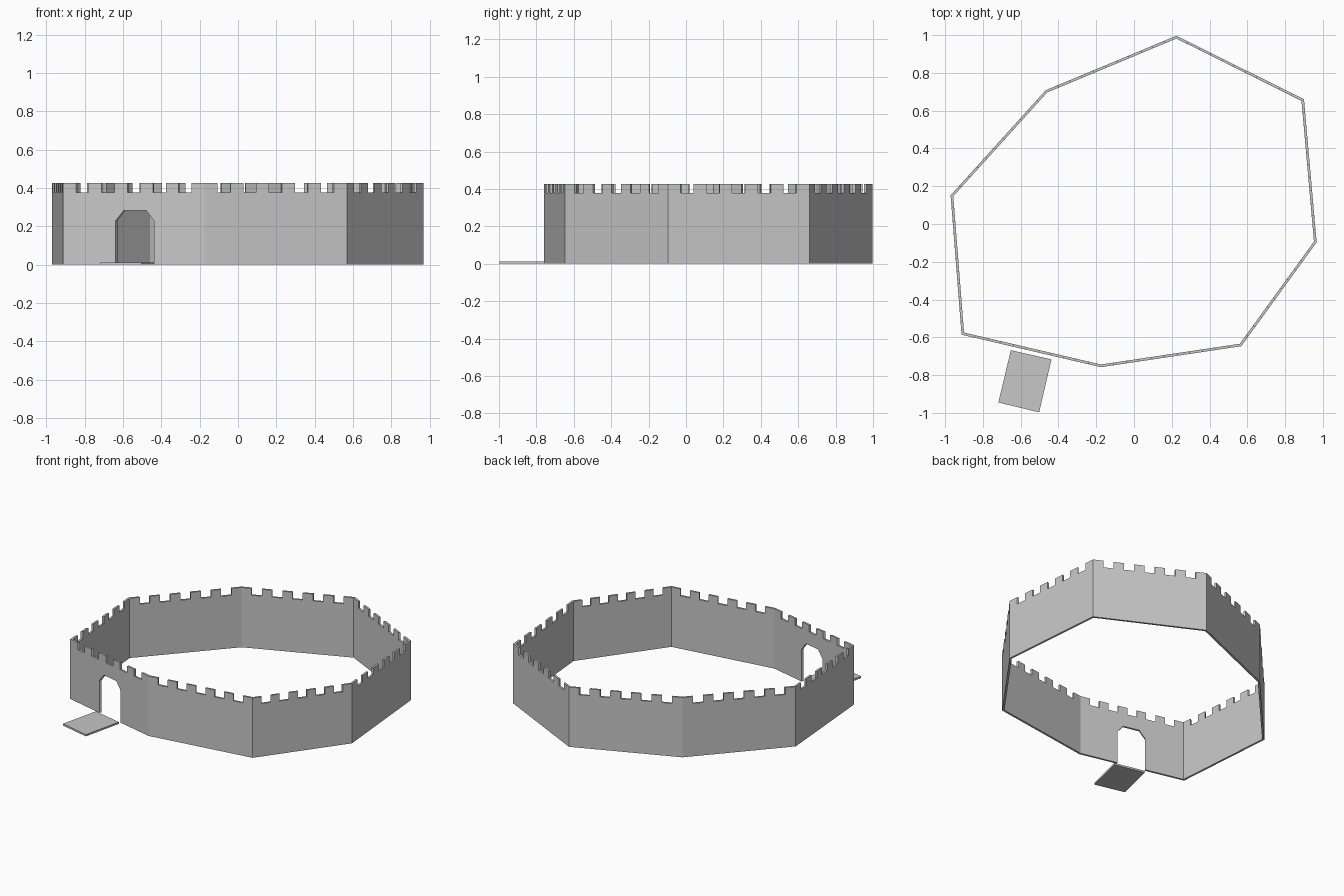
import bpy
import bmesh
from mathutils import Vector

cube = bpy.data.objects.get("Cube")
if cube:
    bpy.data.objects.remove(cube, do_unlink=True)

stone = bpy.data.materials.new("grey_stone")
stone.use_nodes = True
grey = (0.57, 0.57, 0.57, 1)
stone.diffuse_color = grey
stone.node_tree.nodes["Principled BSDF"].inputs["Base Color"].default_value = grey

THICK = 0.014
TOP, NOTCH = 0.426, 0.377
UNITS = 11          # alternating merlons and gaps along each wall
GATE_WALL = 4

# Outer corners of the ring, counter-clockwise from the left wall
corners = [Vector(p) for p in (
    (0.90, 0.66), (0.225, 0.997), (-0.468, 0.708), (-0.971, 0.152),
    (-0.913, -0.586), (-0.175, -0.758), (0.568, -0.647), (0.967, -0.097))]
N = len(corners)


def loft(name, front, back):
    """Closed solid between two matching outlines."""
    bm = bmesh.new()
    a = [bm.verts.new(p) for p in front]
    b = [bm.verts.new(p) for p in back]
    bm.faces.new(a)
    bm.faces.new(b[::-1])
    for i in range(len(a)):
        j = (i + 1) % len(a)
        bm.faces.new((a[j], a[i], b[i], b[j]))
    bmesh.ops.recalc_face_normals(bm, faces=bm.faces)
    mesh = bpy.data.meshes.new(name)
    bm.to_mesh(mesh)
    bm.free()
    mesh.materials.append(stone)
    obj = bpy.data.objects.new(name, mesh)
    bpy.context.collection.objects.link(obj)
    return obj


def inner_corner(i):
    """Mitred corner on the inside of the ring."""
    p = corners[i]
    d0 = (p - corners[i - 1]).normalized()
    d1 = (corners[(i + 1) % N] - p).normalized()
    n0, n1 = Vector((-d0.y, d0.x)), Vector((-d1.y, d1.x))
    return p + (n0 + n1) * THICK / (1 + n0.dot(n1))


def wall_outline(gate):
    """Wall elevation as (fraction along the wall, height)."""
    pts = [(0, 0)]
    if gate:
        pts += [(0.373, 0), (0.373, 0.23), (0.43, 0.283),
                (0.588, 0.283), (0.643, 0.23), (0.643, 0)]
    pts.append((1, 0))
    for k in range(UNITS, 0, -1):
        z = TOP if k % 2 else NOTCH
        pts += [(k / UNITS, z), ((k - 1) / UNITS, z)]
    return pts


# Crenellated walls
for i in range(N):
    j = (i + 1) % N
    outline = wall_outline(i == GATE_WALL)

    def place(a, b):
        return [(*a.lerp(b, u), z) for u, z in outline]

    name = "gate_wall" if i == GATE_WALL else f"wall_{i + 1}"
    loft(name, place(corners[i], corners[j]), place(inner_corner(i), inner_corner(j)))

# Lowered drawbridge in front of the gate
deck = [(-0.652, -0.668), (-0.437, -0.717), (-0.502, -0.997), (-0.718, -0.945)]
loft("drawbridge", [(x, y, 0) for x, y in deck], [(x, y, 0.013) for x, y in deck])
